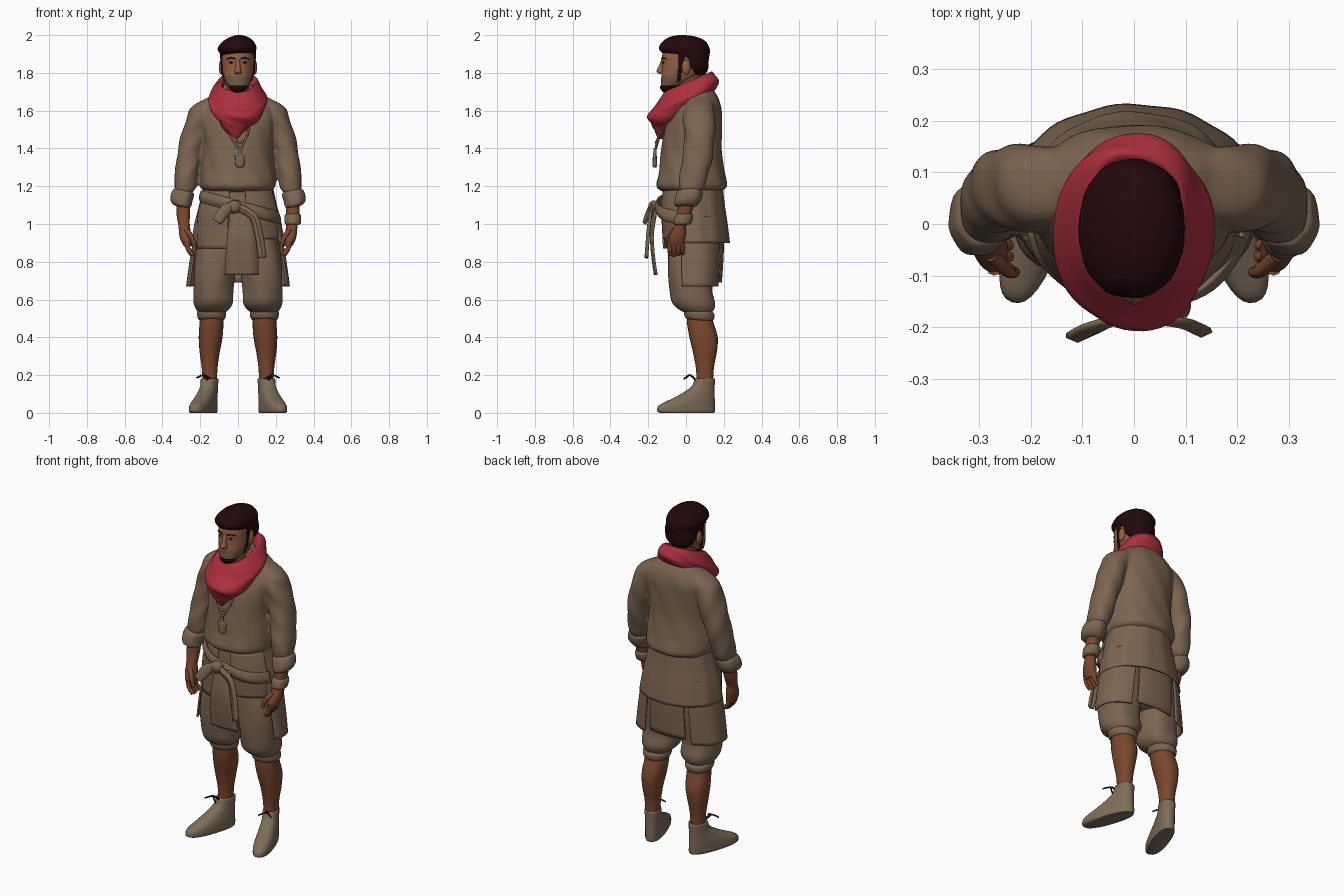
import bpy, bmesh
from math import sin, cos, pi, radians, copysign
from mathutils import Vector, Matrix

cube = bpy.data.objects.get("Cube")
if cube:
    bpy.data.objects.remove(cube, do_unlink=True)
CM = 0.01  # all part sizes below are in hundredths
made = []


def material(name, r, g, b):
    m = bpy.data.materials.new(name)
    m.use_nodes = True
    m.diffuse_color = (r, g, b, 1)
    bsdf = m.node_tree.nodes["Principled BSDF"]
    bsdf.inputs["Base Color"].default_value = (r, g, b, 1)
    bsdf.inputs["Roughness"].default_value = 0.9
    return m


cloth = material("brown cloth", .2, .129, .08)
leather = material("pale leather", .21, .152, .098)
red = material("red scarf", .41, .029, .045)
skin = material("tanned skin", .2, .064, .027)
face_skin = material("face skin", .3, .115, .055)
hair = material("dark hair", .016, .0025, .003)
stubble = material("stubble", .165, .105, .06)
black = material("black lace", .01, .006, .006)


def finish(name, bm, mat, thick=0):
    """Turn a bmesh into a named object, with optional cloth thickness."""
    bmesh.ops.recalc_face_normals(bm, faces=bm.faces)
    mesh = bpy.data.meshes.new(name)
    bm.to_mesh(mesh)
    bm.free()
    mesh.materials.append(mat)
    ob = bpy.data.objects.new(name, mesh)
    bpy.context.scene.collection.objects.link(ob)
    if thick:
        mod = ob.modifiers.new("thickness", "SOLIDIFY")
        mod.thickness = thick * CM
        mod.offset = 0
    made.append(ob)
    return ob


def skin_rings(rings, closed=True, caps=True):
    """Bridge equal-length rings of points."""
    bm = bmesh.new()
    rows = [[bm.verts.new(p) for p in ring] for ring in rings]
    n = len(rows[0])
    for low, high in zip(rows, rows[1:]):
        for i in range(n if closed else n - 1):
            j = (i + 1) % n
            bm.faces.new((low[i], low[j], high[j], high[i]))
    if caps:
        bm.faces.new(rows[0])
        bm.faces.new(rows[-1])
    return bm


def smooth_path(keys, steps):
    """Catmull-Rom through rows of numbers."""
    pts = [Vector(k) for k in keys]
    pts = [pts[0]] + pts + [pts[-1]]
    out = []
    for a, b, c, d in zip(pts, pts[1:], pts[2:], pts[3:]):
        for s in range(steps):
            t = s / steps
            out.append(b + (c - a) * (t / 2) + (a * 2 - b * 5 + c * 4 - d) * (t * t / 2)
                       + (b * 3 - a - c * 3 + d) * (t ** 3 / 2))
    return out + [pts[-1]]


def loft(name, keys, mat, side=1, n=32, steps=4, power=2.2, arc=None, fold=0, folds=7,
         twist=.25, tilt=(0, 0), yaw=0, at=(0, 0)):
    """Stack ellipses given as (z, centre x, centre y, radius x, radius y)."""
    start, end = arc or (0, 360)
    rings = []
    for z, cx, cy, rx, ry in smooth_path(keys, steps):
        ring = []
        for i in range(n):
            a = radians(start + (end - start) * i / (n - 1 if arc else n))
            w = 1 + fold * sin(folds * a + z * twist)
            dx = copysign(abs(cos(a)) ** (2 / power), cos(a)) * rx * w
            dy = copysign(abs(sin(a)) ** (2 / power), sin(a)) * ry * w
            p = Vector((cx + dx, cy + dy, max(0, z + tilt[0] * dx + tilt[1] * dy)))
            p = Matrix.Rotation(yaw, 3, "Z") @ p + Vector((*at, 0))
            ring.append((p.x * side * CM, p.y * CM, p.z * CM))
        rings.append(ring)
    bm = skin_rings(rings, not arc, not arc)
    return finish(name, bm, mat, 1 if arc else 0)


def tube(name, pts, radius, mat, side=1, n=8, taper=.7):
    """Round cord or finger through (x, y, z) points."""
    path = smooth_path(pts, 4)
    rings = []
    for i, p in enumerate(path):
        d = path[min(i + 1, len(path) - 1)] - path[max(i - 1, 0)]
        q = d.to_track_quat("Z", "Y")
        r = radius * (1 + (taper - 1) * i / (len(path) - 1))
        ring = [p + q @ Vector((cos(a), sin(a), 0)) * r for a in (2 * pi * k / n for k in range(n))]
        rings.append([(v.x * side * CM, v.y * CM, v.z * CM) for v in ring])
    return finish(name, skin_rings(rings), mat)


def strip(name, pts, mat):
    """Flat cloth strip through (x, y, z, half width), facing the front."""
    path = smooth_path(pts, 5)
    rows = []
    for i, p in enumerate(path):
        d = (path[min(i + 1, len(path) - 1)] - path[max(i - 1, 0)]).to_3d()
        across = d.cross(Vector((0, -1, 0))).normalized()
        rows.append([(p.to_3d() + across * p.w * k / 2 + Vector((0, -.5 * cos(k * 1.6), 0))) * CM
                     for k in (-2, -1, 0, 1, 2)])
    return finish(name, skin_rings(rows, False, False), mat, 1)


def ball(name, centre, size, mat):
    bm = bmesh.new()
    bmesh.ops.create_uvsphere(bm, u_segments=16, v_segments=10, radius=1)
    bmesh.ops.scale(bm, vec=Vector(size) * CM, verts=bm.verts)
    bmesh.ops.translate(bm, vec=Vector(centre) * CM, verts=bm.verts)
    return finish(name, bm, mat)


# Shirt body and hips
shirt = [loft("shirt", [(117, 0, 3, 17, 15), (120, 0, 3, 20, 18.7), (128, 0, 3, 19.8, 17.3), (140, 0, 3, 18.5, 16),
                        (152, 0, 4, 19.5, 15), (160, 0, 6, 20, 13), (166, 0, 7, 16.5, 10.5), (171, 0, 6, 11, 8.5),
                        (174, 0, 5, 7, 7)], cloth, n=48, fold=.012, folds=9)]
loft("trouser_seat", [(118, 0, 4, 17, 13), (105, 0, 4, 20, 14), (92, 0, 3.5, 21, 13.5), (80, 0, 3, 19, 12),
                      (74, 0, 3, 12, 8)], cloth)

# Coat skirt: upper layer, front panels, hanging back panel
loft("coat_skirt", [(119, 0, 4, 18, 15), (110, 0, 4, 20, 16), (100, 0, 4, 22.5, 17.5), (90, 0, 4.7, 24, 18)],
     cloth, arc=(-25, 205), n=48, fold=.01, folds=12, twist=0, power=2)
loft("apron_right", [(118, 0, 3, 18, 15), (108, 0, 2, 21, 15), (98, 0, 2, 22, 14.5), (87, 0, 2, 22, 14)],
     cloth, arc=(195, 258))
loft("apron_left", [(118, 0, 3, 18, 15), (108, 0, 2, 21, 15), (100, 0, 2, 22, 14.5), (92, 0, 2, 22, 14)],
     cloth, arc=(280, 345))
loft("back_panel", [(100, 0, 4, 21, 15.5), (85, 0, 4, 22, 15.5), (69, 0, 4, 23, 14.5)], cloth, arc=(62, 118))

# Sash with knot, tails and front flap
loft("sash", [(112, 1, 3, 20, 18), (110, 1, 3, 21, 19), (108, 1, 3, 21.5, 19), (106, 1, 3, 21, 18)],
     cloth, arc=(190, 350), tilt=(-.28, 0), fold=.01)
ball("sash_knot", (-2, -17, 109), (4, 3, 3.5), cloth)
strip("front_flap", [(1, -16, 108, 5), (2, -18, 95, 7.5), (2, -17.5, 84, 8.5), (2, -16, 73, 9)], cloth)
strip("sash_tail_left", [(0, -18, 109, 2), (8, -19, 104, 2), (11, -20, 95, 2), (13, -21, 82, 2)], cloth)
strip("sash_tail_right", [(-2, -18, 110, 2), (-7, -20, 107, 3), (-11, -22, 101, 2.5)], cloth)

for side, label in ((1, "left_"), (-1, "right_")):
    # Sleeves, cuffs, forearms and hands
    shirt.append(loft(label + "sleeve", [(167, 12, 7, 4, 5), (162, 17, 7, 7.5, 7.6), (155, 20.5, 7, 7, 8.5),
                                         (145, 23.7, 7, 7, 8), (135, 26, 6, 6.4, 8), (125, 27.4, 4, 6.2, 7.5),
                                         (119, 28, 3, 5.6, 6.5), (116, 29, 2, 4, 5)],
                      cloth, side, fold=.03, folds=3, twist=.4))
    loft(label + "cuff", [(118, 29, 2, 4, 5), (117, 29, 2, 5.6, 6.6), (113, 30, 1, 5.8, 7), (110, 30, 0, 5, 6),
                          (109, 30, 0, 3, 4)], cloth, side, tilt=(.2, 0), fold=.02)
    loft(label + "forearm", [(116, 29, 1, 3.8, 4.5), (105, 29, -1, 3.5, 3.8), (99, 28.5, -3, 3, 3.1),
                             (95, 28, -4, 3.2, 4), (91, 27.3, -5, 2.9, 4.3), (88, 26.5, -5, 2, 4)],
         skin, side, n=20)
    for k in range(4):
        y = -8.5 + 2.2 * k
        tube(label + "finger", [(27, y, 91), (26.5, y, 87), (24, y, 83 + abs(k - 1) * .6)], 1.5, skin, side)
    tube(label + "thumb", [(27.5, -6, 97), (24.5, -9, 93), (23, -9.3, 88.5)], 1.5, skin, side)

    # Hanging side panels, breeches and gathered knee bands
    loft(label + "side_panel", [(104, 0, 4, 21, 15), (90, 0, 4, 23.5, 15.3), (78, 0, 4, 25.5, 15),
                                (67, 0, 4, 27, 14.5)], cloth, side, arc=(-20, 59), power=2.4)
    loft(label + "breeches", [(100, 10, 4, 9, 12), (85, 11.5, 3, 11, 12.5), (75, 12.5, 2.7, 11, 12.3),
                              (65, 13, 2.8, 10.5, 11.3), (58, 13, 4.3, 10.3, 11.3), (54, 13.5, 6, 8, 8.5),
                              (53, 14, 7, 6, 6)], cloth, side, fold=.02, folds=5, twist=.15)
    loft(label + "knee_band", [(55, 14, 7, 6, 6), (53, 14, 7, 7.6, 8), (50, 14, 7, 7.2, 7.6), (49, 14, 7, 6, 6)],
         cloth, side, tilt=(0, -.1))

    # Bare calves and soft shoes
    loft(label + "calf", [(54, 14, 7, 6, 6.5), (48, 14, 7.5, 6.3, 7), (40, 14.5, 9.3, 6.3, 7.5),
                          (32, 15, 10, 5.3, 6.3), (24, 15, 10, 4.2, 4.8), (16, 15, 10, 3.8, 4.3)],
         skin, side, n=24)
    loft(label + "shoe", [(0, 0, -10, 4.7, 15), (1, 0, -10.5, 5.2, 16), (4, 0, -10, 5.2, 15.5), (7, 0, -7, 5, 12.3),
                          (10, 0, -4, 4.6, 9.2), (14, 0, -1, 4.3, 6.2), (18, 0, 0, 4.3, 5.3), (18, 0, 0, 3, 4)],
         leather, side, yaw=.33, at=(15, 10), power=2.4)
    for tip in ((22, 0, 18.5), (14, -1, 18)):
        tube(label + "lace", [(16, 5, 17.5), (18, 2, 20), tip], .6, black, side)

    # Ears, eyes, brows and beard straps
    ball(label + "ear", (side * 8.8, 0, 183), (1.3, 2.3, 4), face_skin)
    ball(label + "eye", (side * 3.5, -11.9, 185.5), (1.2, .5, .5), hair)
    tube(label + "brow", [(1.5, -12.9, 187.3), (3.5, -12.3, 188), (6, -10.4, 187.3)], .4, hair, side)
    loft(label + "beard_strap", [(175.5, 6.7, -4, .6, .8), (179, 7.9, -3.5, .6, .9), (184, 8.5, -3, .6, 1),
                                 (190, 8.8, -2, .8, 2)], hair, side, n=12)

loft("wristband", [(105.5, 29, -1, 3, 3.6), (104.5, 29, -1, 4.3, 4.8), (100.5, 29, -2, 4.3, 4.8),
                   (99.5, 29, -2, 3, 3.4)], cloth, n=20)

# Neck and head; the lower face takes the beard colours by height
loft("neck", [(164, 0, 3, 6.5, 6.5), (172, 0, 1, 6, 6.5), (180, 0, 1, 6, 7)], skin)
head = loft("head", [(170, 0, -10, 2.5, 2.5), (172, 0, -9, 4.5, 4.3), (175, 0, -6, 6.5, 7.3), (179, 0, -3, 7.9, 10),
                     (184, 0, -1, 8.5, 11.7), (190, 0, -.5, 8.7, 12), (195, 0, 0, 7, 10), (198, 0, 0, 3, 5)],
            face_skin, n=40, steps=6)
head.data.materials.append(stubble)
head.data.materials.append(hair)
for f in head.data.polygons:
    z, y = f.center.z, f.center.y
    if z < 1.732:
        f.material_index = 2
    elif z < 1.785 + max(0, y + .09) * .7 and y < -.02:
        f.material_index = 1
loft("nose", [(187.5, 0, -12, .9, .7), (183, 0, -12.9, 1.3, 1.8), (180.7, 0, -13.3, 1.8, 2.3),
              (179.3, 0, -12.5, 1.4, 1.5)], face_skin, n=16)
loft("goatee", [(169.5, 0, -10, 1.8, 1.7), (171, 0, -9.7, 4, 3.5), (172.8, 0, -9.3, 4.6, 4.5),
                (173.5, 0, -9, 3.5, 3)], hair, n=20)
loft("hair", [(179, 0, 5.5, 5.5, 4.5), (182, 0, 5, 8.3, 6.7), (187, 0, 4, 9.2, 8), (190.5, 0, 0, 9.5, 12.5),
              (193.5, -.5, -1, 10.2, 13.3), (197, -.3, -1, 7.9, 11), (199.2, 0, -1.5, 4.2, 6.5), (200, 0, -2, 1, 1.5)],
     hair, n=40, fold=.008, folds=11, tilt=(.06, 0))

# Scarf: a tilted wrapped ring, gathered in folds, with a pointed drape
loft("scarf", [(168, 0, 0, 7, 9), (175, 0, 1, 8.8, 11.5), (174, 0, 1, 11, 14), (169, 0, 0, 14, 17),
               (165, 0, -2, 15.2, 18.3), (160, 0, -3, 13.5, 16), (156, 0, -4, 10, 13)],
     red, n=64, tilt=(0, .43), fold=.03, folds=4, twist=.5)
loft("scarf_drape", [(145, -1.5, -13.5, 1, 1), (149, -1.5, -12.5, 5, 4), (154, -1, -11, 9, 7),
                     (159, 0, -8, 9, 6)], red, fold=.06, folds=5, twist=.5)

# Necklace and pendant
tube("necklace", [(-6, -13, 151), (-3, -14.5, 145), (1, -16, 140), (4, -15, 145), (6, -13, 151)], .6, cloth, taper=1)
tube("necklace_loop", [(-4, -14, 147), (1, -16, 143), (5, -14, 147)], .6, cloth, taper=1)
loft("pendant", [(130, 1, -16.5, 1.2, .8), (131, 1, -16.5, 2.4, 1.2), (134, 1, -16.5, 2.4, 1.2),
                 (136, 1, -16.5, 3, 1), (137, 1, -16.5, 1, .9), (140, 1, -16.3, .9, .8)], cloth, n=16)

# Join the sleeves to the shirt and melt the seams
bpy.ops.object.select_all(action="DESELECT")
for ob in shirt:
    ob.select_set(True)
bpy.context.view_layer.objects.active = shirt[0]
made = [ob for ob in made if ob not in shirt[1:]]
bpy.ops.object.join()
remesh = shirt[0].modifiers.new("blend", "REMESH")
remesh.mode = "VOXEL"
remesh.voxel_size = .008
remesh.use_smooth_shade = True
relax = shirt[0].modifiers.new("relax", "SMOOTH")
relax.iterations = 5

# Smooth shading with sharp creases kept
for ob in made:
    ob.select_set(True)
bpy.ops.object.shade_smooth_by_angle(angle=radians(50))
